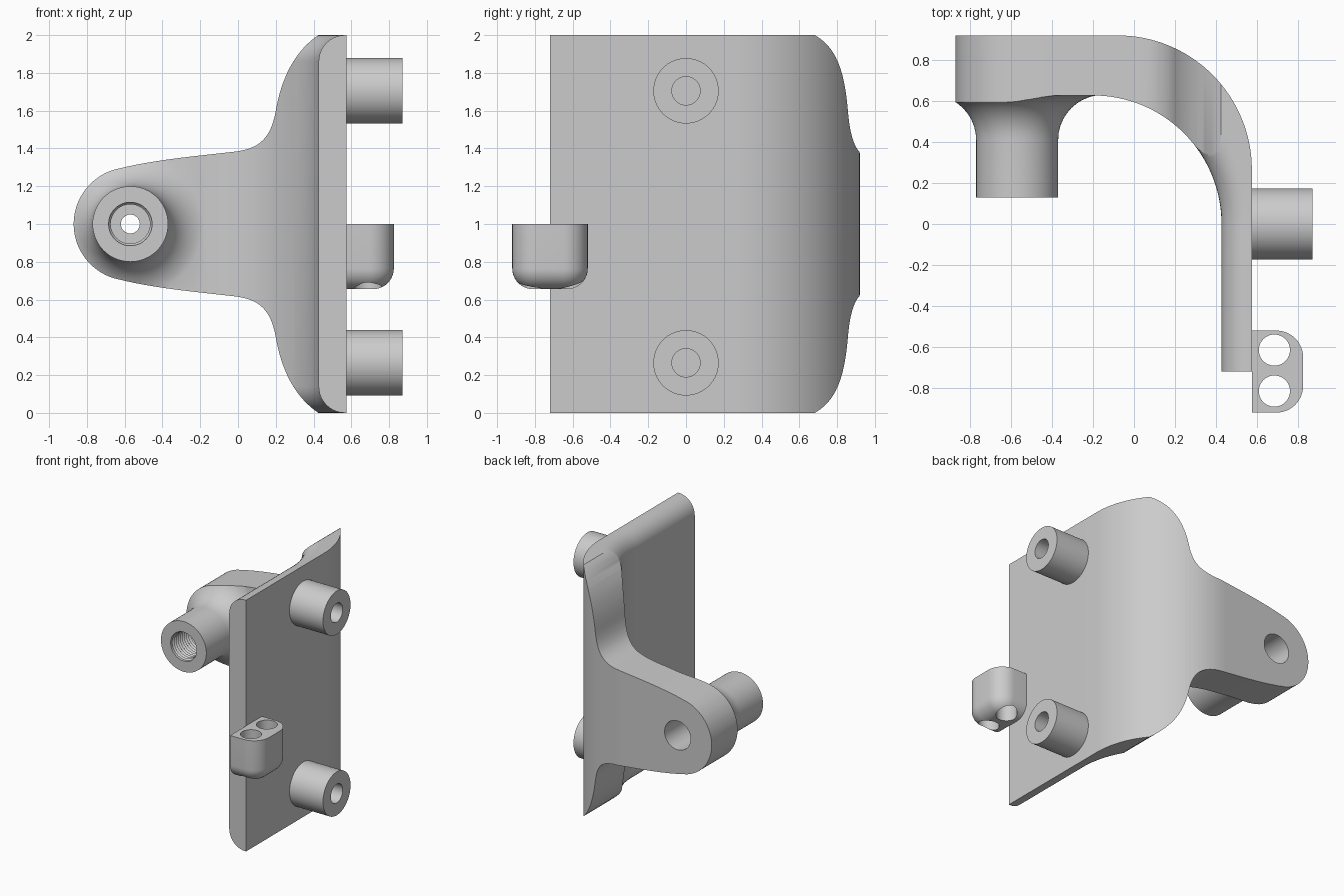
import bpy, bmesh
from math import sin, cos, pi
from mathutils import Vector
from mathutils.geometry import interpolate_bezier

if "Cube" in bpy.data.objects:
    bpy.data.objects.remove(bpy.data.objects["Cube"])

GREY = (0.6, 0.6, 0.6, 1)
grey = bpy.data.materials.new("plain grey")
grey.use_nodes = True
grey.diffuse_color = GREY
grey.node_tree.nodes["Principled BSDF"].inputs["Base Color"].default_value = GREY


def loft(name, rings):
    """Closed solid through a list of equally long point rings."""
    bm = bmesh.new()
    loops = [[bm.verts.new(p) for p in ring] for ring in rings]
    n = len(loops[0])
    for a, b in zip(loops, loops[1:]):
        for i in range(n):
            j = (i + 1) % n
            bm.faces.new((a[i], a[j], b[j], b[i]))
    bm.faces.new(loops[0])
    bm.faces.new(loops[-1])
    bmesh.ops.recalc_face_normals(bm, faces=bm.faces)
    mesh = bpy.data.meshes.new(name)
    bm.to_mesh(mesh)
    bm.free()
    mesh.materials.append(grey)
    obj = bpy.data.objects.new(name, mesh)
    bpy.context.collection.objects.link(obj)
    return obj


def lathe(name, axis, centre, profile, n=64):
    """Turn (position, radius) pairs round an axis; centre gives the other two coordinates."""
    rings = []
    for pos, r in profile:
        ring = []
        for i in range(n):
            t = 2 * pi * i / n
            p = [centre[0] + r * cos(t), centre[1] + r * sin(t)]
            p.insert("xyz".index(axis), pos)
            ring.append(p)
        rings.append(ring)
    return loft(name, rings)


def combine(obj, other, operation):
    mod = obj.modifiers.new("combine", 'BOOLEAN')
    mod.object, mod.operation, mod.solver = other, operation, 'EXACT'
    bpy.context.view_layer.objects.active = obj
    bpy.ops.object.modifier_apply(modifier=mod.name)
    bpy.data.objects.remove(other)


def arc(cx, cy, r, start, end, n):
    return [(cx + r * cos(start + (end - start) * i / n),
             cy + r * sin(start + (end - start) * i / n)) for i in range(n + 1)]


def rounding(r, n=10):
    """Quarter-round edge as (height, inset) pairs, from the end face to the full section."""
    return [(r - r * cos(pi / 2 * i / n), r - r * sin(pi / 2 * i / n)) for i in range(n + 1)]


def finish(obj):
    bpy.ops.object.select_all(action='DESELECT')
    obj.select_set(True)
    bpy.context.view_layer.objects.active = obj
    bpy.ops.object.shade_smooth_by_angle(angle=0.5)


# Curved plate: bent wall with the inner top and bottom edges rounded
def wall_plan(inset):
    outer = [(-0.95, 0.92)] + arc(-0.08, 0.265, 0.655, pi / 2, 0, 32)
    inner = arc(-0.2, 0, 0.627 + inset, 0, pi / 2, 40)
    return (outer + [(0.575, -0.72), (0.427 + inset, -0.72)] + inner
            + [(-0.95, 0.627 + inset)])


levels = rounding(0.14)
levels += [(2 - z, d) for z, d in reversed(levels)]
bracket = loft("bracket", [[(x, y, z) for x, y in wall_plan(d)] for z, d in levels])

# Boss with a flared root
flare = [(0.41 + h, 0.2 + d) for d, h in reversed([(d, 0.22 - h) for h, d in rounding(0.22)])]
flare = [(0.41 + 0.22 * sin(t), 0.42 - 0.22 * cos(t)) for t in [pi / 20 * i for i in range(11)]]
boss = lathe("boss", "y", (-0.57, 1), [(0.13, 0.2)] + flare + [(0.75, 0.42)])
combine(bracket, boss, 'UNION')

# Trim to the arm outline
edge = []
for curve in (((0.425, 2), (0.28, 1.9), (0.225, 1.74), (0.2, 1.6)),
              ((0.2, 1.6), (0.175, 1.46), (0.12, 1.405), (0, 1.385)),
              ((0, 1.385), (-0.22, 1.36), (-0.44, 1.34), (-0.62, 1.296))):
    edge += [(p.x, p.y) for p in interpolate_bezier(*[Vector(c) for c in curve], 16)][:-1]
edge += arc(-0.57, 1, 0.3, 1.738, pi, 20)
upper = [(0.7, 2.1), (0.425, 2.1)] + edge
outline = upper + [(x, 2 - z) for x, z in reversed(upper[:-1])]
trim = loft("trim", [[(x, y, z) for x, z in outline] for y in (-1, 1.2)])
combine(bracket, trim, 'INTERSECT')

# Threaded bore, rear bore and the small hole joining them
thread = [(0.05, 0.115), (0.15, 0.115)]
for i in range(14):
    y = 0.15 + 0.025 * i
    thread += [(y + 0.0125, 0.104), (y + 0.025, 0.115)]
combine(bracket, lathe("bore", "y", (-0.57, 1), thread, 48), 'DIFFERENCE')
combine(bracket, lathe("bore", "y", (-0.57, 1), [(0.6, 0.115), (1, 0.115)]), 'DIFFERENCE')
combine(bracket, lathe("bore", "y", (-0.57, 1), [(0.3, 0.05), (0.8, 0.05)], 32), 'DIFFERENCE')
finish(bracket)

# Two hollow pegs on the outer side
for label, z in (("upper", 1.705), ("lower", 0.265)):
    peg = lathe(label + "_peg", "x", (0, z), [(0.57, 0.173), (0.87, 0.173)])
    combine(peg, lathe("bore", "x", (0, z), [(0.58, 0.075), (0.95, 0.075)]), 'DIFFERENCE')
    finish(peg)


# Side lug: rounded block with a rounded underside and two upright holes
def lug_plan(d):
    r = 0.13 - d
    return ([(0.575, -0.92 + d)] + arc(0.695, -0.79, r, -pi / 2, 0, 12)
            + arc(0.695, -0.65, r, 0, pi / 2, 12) + [(0.575, -0.52 - d)])


rings = [(0.655 + h, d) for h, d in rounding(0.11)] + [(1.0, 0)]
lug = loft("side_lug", [[(x, y, z) for x, y in lug_plan(d)] for z, d in rings])
for y in (-0.615, -0.815):
    combine(lug, lathe("bore", "z", (0.685, y), [(0.5, 0.076), (1.2, 0.076)], 48), 'DIFFERENCE')
finish(lug)
